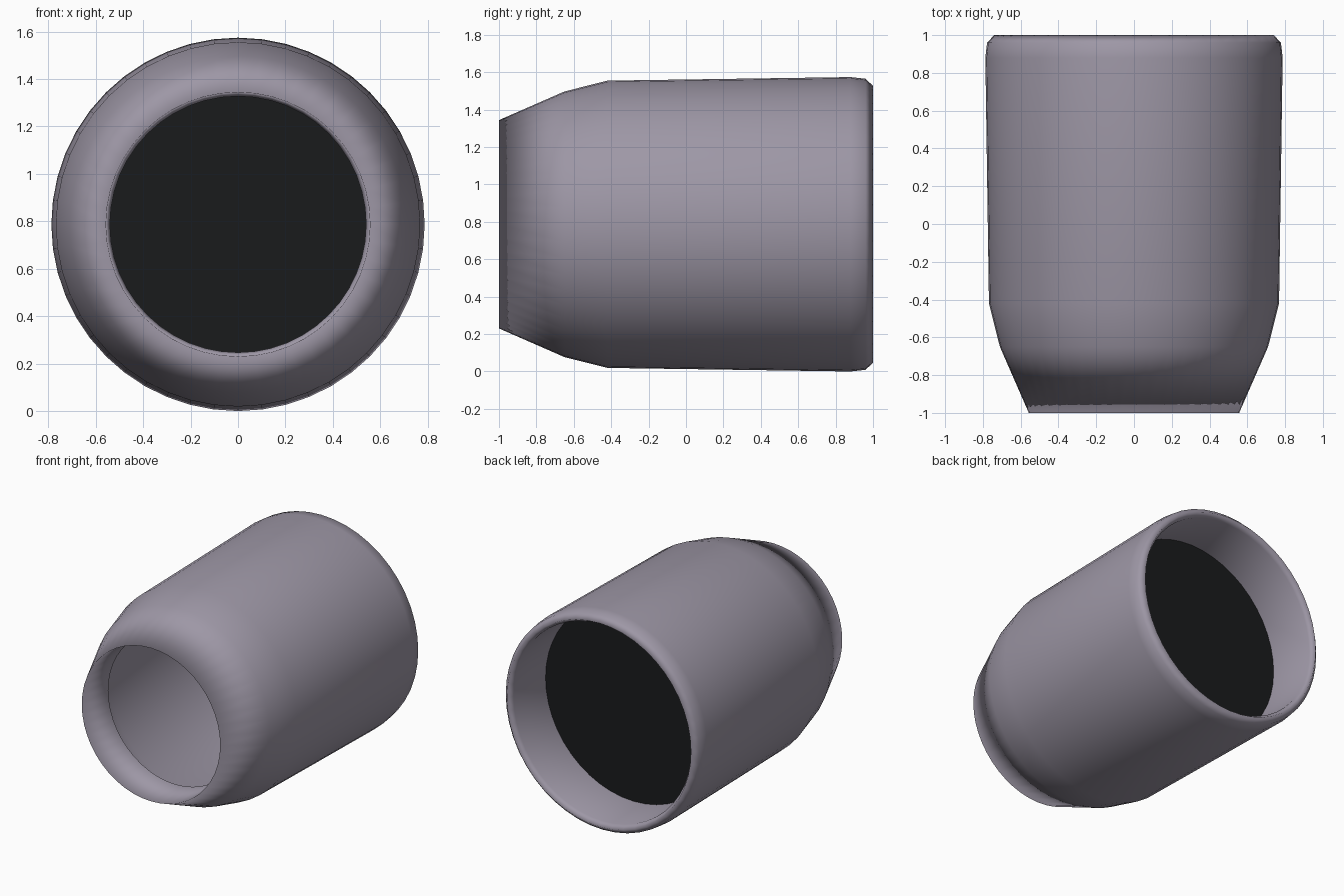
import bpy, bmesh, math
from mathutils import Matrix, Vector

if "Cube" in bpy.data.objects:
    bpy.data.objects.remove(bpy.data.objects["Cube"])

SEGMENTS = 48
CENTRE_Z = 0.787


def material(name, colour):
    m = bpy.data.materials.new(name)
    m.diffuse_color = colour
    m.use_nodes = True
    m.node_tree.nodes["Principled BSDF"].inputs["Base Color"].default_value = m.diffuse_color
    return m


def add_object(name, bm, mat):
    me = bpy.data.meshes.new(name)
    bm.to_mesh(me)
    bm.free()
    me.materials.append(mat)
    ob = bpy.data.objects.new(name, me)
    bpy.context.collection.objects.link(ob)
    ob.location.z = CENTRE_Z
    return ob


def revolve(name, profile, mat):
    """Spin a (y, radius) profile around the y axis."""
    bm = bmesh.new()
    verts = [bm.verts.new((0, y, r)) for y, r in profile]
    edges = [bm.edges.new(pair) for pair in zip(verts, verts[1:])]
    bmesh.ops.spin(bm, geom=verts + edges, cent=(0, 0, 0), axis=(0, 1, 0),
                   angle=math.tau, steps=SEGMENTS, use_merge=True)
    bmesh.ops.remove_doubles(bm, verts=bm.verts, dist=1e-4)
    bmesh.ops.recalc_face_normals(bm, faces=bm.faces)
    # outer wall must face outward
    bm.normal_update()
    side = max(bm.faces, key=lambda f: f.calc_area())
    c = side.calc_center_median()
    if side.normal.dot(Vector((c.x, 0, c.z))) < 0:
        bmesh.ops.reverse_faces(bm, faces=bm.faces)
    for f in bm.faces:
        f.smooth = True
    return add_object(name, bm, mat)


shell_paint = material("shell_paint", (0.34, 0.31, 0.38, 1))
dark = material("dark", (0.01, 0.011, 0.012, 1))

# Shell: front inner lip, tapered nose, long body, rounded rear lip, rear inner wall
revolve("nacelle_shell", [
    (-0.72, 0.54), (-1.0, 0.557), (-0.65, 0.71), (-0.42, 0.768),
    (0.88, 0.787), (0.96, 0.778), (1.0, 0.74), (0.96, 0.715), (0.60, 0.71),
], shell_paint)

# Dark bulkhead closing the inside, seen from both ends
bm = bmesh.new()
bmesh.ops.create_circle(bm, cap_ends=True, segments=SEGMENTS, radius=0.71,
                        matrix=Matrix.Translation((0, 0.60, 0)) @ Matrix.Rotation(math.pi / 2, 4, 'X'))
add_object("dark_bulkhead", bm, dark)
